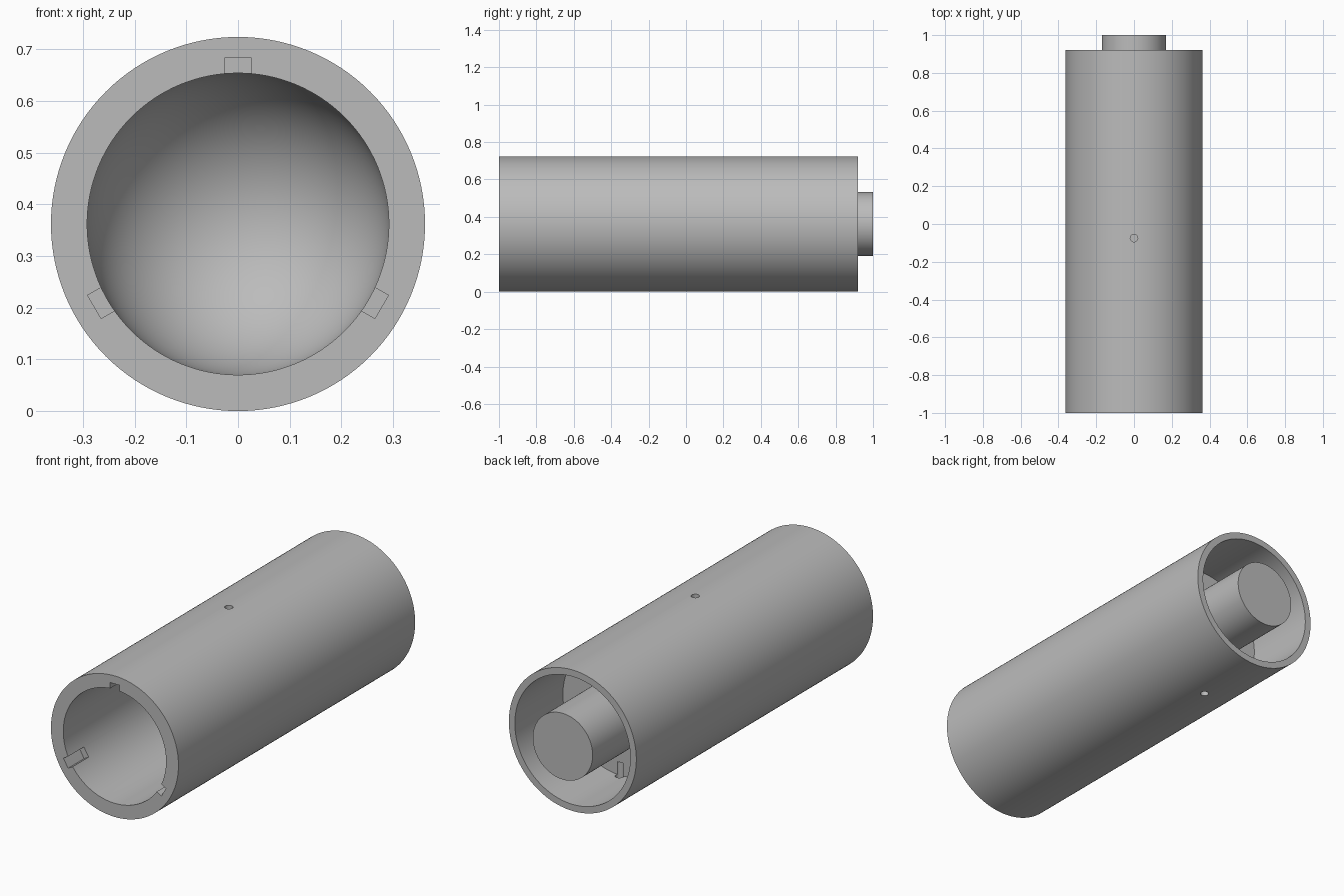
import bpy
import bmesh
from math import sin, cos, pi, radians
from mathutils import Matrix, Vector

cube = bpy.data.objects.get("Cube")
if cube:
    bpy.data.objects.remove(cube, do_unlink=True)

R_OUT, R_BORE, R_RECESS, R_BOSS = 0.362, 0.292, 0.328, 0.17
FRONT, BACK, FLOOR, BOSS_END = -1.0, 0.92, 0.53, 1.0
DOME_START = 0.16
AXIS = Matrix.Translation((0, 0, R_OUT))

grey = bpy.data.materials.new("plain_grey")
grey.use_nodes = True
grey.diffuse_color = (0.5, 0.5, 0.5, 1)
grey.node_tree.nodes["Principled BSDF"].inputs["Base Color"].default_value = (0.5, 0.5, 0.5, 1)


def make_object(name, bm):
    bmesh.ops.recalc_face_normals(bm, faces=bm.faces)
    mesh = bpy.data.meshes.new(name)
    bm.to_mesh(mesh)
    bm.free()
    mesh.materials.append(grey)
    obj = bpy.data.objects.new(name, mesh)
    bpy.context.collection.objects.link(obj)
    return obj


def lathe(name, profile, steps=128):
    """Turn a (radius, y) profile around the long axis."""
    bm = bmesh.new()
    verts = [bm.verts.new((r, y, 0)) for r, y in profile]
    edges = [bm.edges.new(pair) for pair in zip(verts, verts[1:])]
    bmesh.ops.spin(bm, geom=verts + edges, cent=(0, 0, 0), axis=(0, 1, 0),
                   angle=2 * pi, steps=steps, use_merge=True)
    bmesh.ops.remove_doubles(bm, verts=bm.verts, dist=0.0001)
    bm.transform(AXIS)
    return make_object(name, bm)


def cut(target, cutter):
    cutter.hide_render = True
    mod = target.modifiers.new("cut", 'BOOLEAN')
    mod.operation = 'DIFFERENCE'
    mod.solver = 'EXACT'
    mod.object = cutter
    bpy.context.view_layer.objects.active = target
    bpy.ops.object.modifier_apply(modifier=mod.name)
    bpy.data.objects.remove(cutter, do_unlink=True)


# Tube with domed bore in front, recess and central boss behind
dome = [(R_BORE * sin(a), DOME_START + R_BORE * cos(a))
        for a in (i * pi / 48 for i in range(25))]
tube = lathe("tube_body", dome + [
    (R_BORE, FRONT), (R_OUT, FRONT), (R_OUT, BACK), (R_RECESS, BACK),
    (R_RECESS, FLOOR), (R_BOSS, FLOOR), (R_BOSS, BOSS_END), (0, BOSS_END)])

# Three key slots in the front rim
for angle in (0, 120, 240):
    bm = bmesh.new()
    bmesh.ops.create_cube(bm, size=1)
    bm.transform(AXIS @ Matrix.Rotation(radians(angle), 4, 'Y')
                 @ Matrix.Translation((0, FRONT + 0.04, 0.281))
                 @ Matrix.Diagonal(Vector((0.052, 0.18, 0.08, 1))))
    cut(tube, make_object("slot_cutter", bm))

# Small vent on top and drain hole below
for y, z in ((-0.075, 2 * R_OUT), (FLOOR + 0.01, 0)):
    bm = bmesh.new()
    bmesh.ops.create_cone(bm, cap_ends=True, segments=24, radius1=0.02, radius2=0.02,
                          depth=0.2, matrix=Matrix.Translation((0, y, z)))
    cut(tube, make_object("hole_cutter", bm))

# Smooth walls, sharp rims
bpy.ops.object.select_all(action='DESELECT')
tube.select_set(True)
bpy.context.view_layer.objects.active = tube
bpy.ops.object.shade_smooth_by_angle(angle=radians(30))
